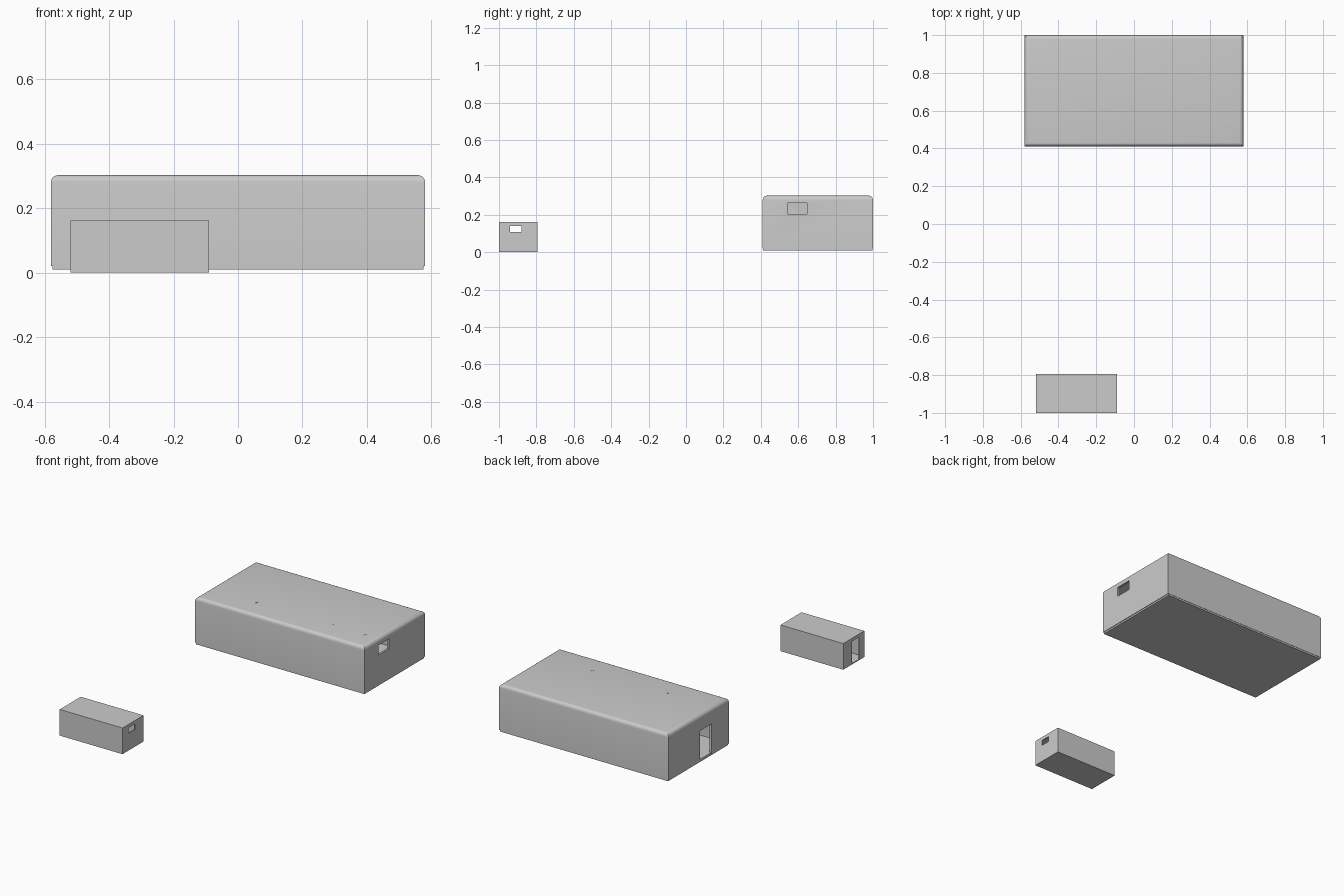
import bpy, bmesh, math

if "Cube" in bpy.data.objects:
    bpy.data.objects.remove(bpy.data.objects["Cube"])


def box(name, x, y, z, top_bevel=0.0):
    """Box from axis ranges, optionally with rounded top edges."""
    bm = bmesh.new()
    bmesh.ops.create_cube(bm, size=1)
    for v in bm.verts:
        v.co = [lo if c < 0 else hi for c, (lo, hi) in zip(v.co, (x, y, z))]
    if top_bevel:
        edges = [e for e in bm.edges if all(v.co.z > z[1] - 1e-5 for v in e.verts)]
        bmesh.ops.bevel(bm, geom=edges, offset=top_bevel, segments=5,
                        profile=0.5, affect='EDGES')
    me = bpy.data.meshes.new(name)
    bm.to_mesh(me)
    bm.free()
    ob = bpy.data.objects.new(name, me)
    bpy.context.collection.objects.link(ob)
    return ob


def cut(target, cutters):
    """Subtract each cutter and apply, removing the cutter afterwards."""
    bpy.context.view_layer.objects.active = target
    for c in cutters:
        c.hide_render = True
        m = target.modifiers.new("cut", 'BOOLEAN')
        m.operation, m.solver, m.object = 'DIFFERENCE', 'EXACT', c
        bpy.ops.object.modifier_apply(modifier=m.name)
        bpy.data.objects.remove(c)


def smooth(ob):
    bpy.ops.object.select_all(action='DESELECT')
    ob.select_set(True)
    bpy.context.view_layer.objects.active = ob
    bpy.ops.object.shade_smooth_by_angle(angle=math.radians(35))


T = 0.012  # wall thickness

# Large building: rounded roof shell, open below, door on left, window on right
hall = box("large_shell", (-0.58, 0.58), (0.41, 1.0), (0.02, 0.302), 0.022)
cut(hall, [
    box("large_inside", (-0.58 + T, 0.58 - T), (0.41 + T, 1 - T), (0.0, 0.302 - T), 0.012),
    box("large_door", (-0.62, -0.54), (0.58, 0.69), (0.0, 0.205)),
    box("large_window", (0.54, 0.62), (0.543, 0.647), (0.203, 0.263)),
])
smooth(hall)

# Floor slab under the shell
box("large_floor", (-0.576, 0.576), (0.413, 0.998), (0.01, 0.026))

# Small round fittings through the roof
for i, x in enumerate((-0.26, 0.257, 0.485)):
    bpy.ops.mesh.primitive_cylinder_add(vertices=16, radius=0.008, depth=0.022,
                                        location=(x, 0.551, 0.292))
    fitting = bpy.context.object
    fitting.name = f"roof_fitting_{i + 1}"
    smooth(fitting)

# Small building: plain hollow box with a floor, door on left, window on right
hut = box("small_shell", (-0.52, -0.09), (-1.0, -0.795), (0.0, 0.162))
cut(hut, [
    box("small_inside", (-0.52 + T / 2, -0.09 - T / 2), (-1 + T / 2, -0.795 - T / 2),
        (0.006, 0.162 - T / 2)),
    box("small_door", (-0.55, -0.50), (-0.95, -0.878), (0.006, 0.143)),
    box("small_window", (-0.11, -0.06), (-0.94, -0.88), (0.107, 0.14)),
])
